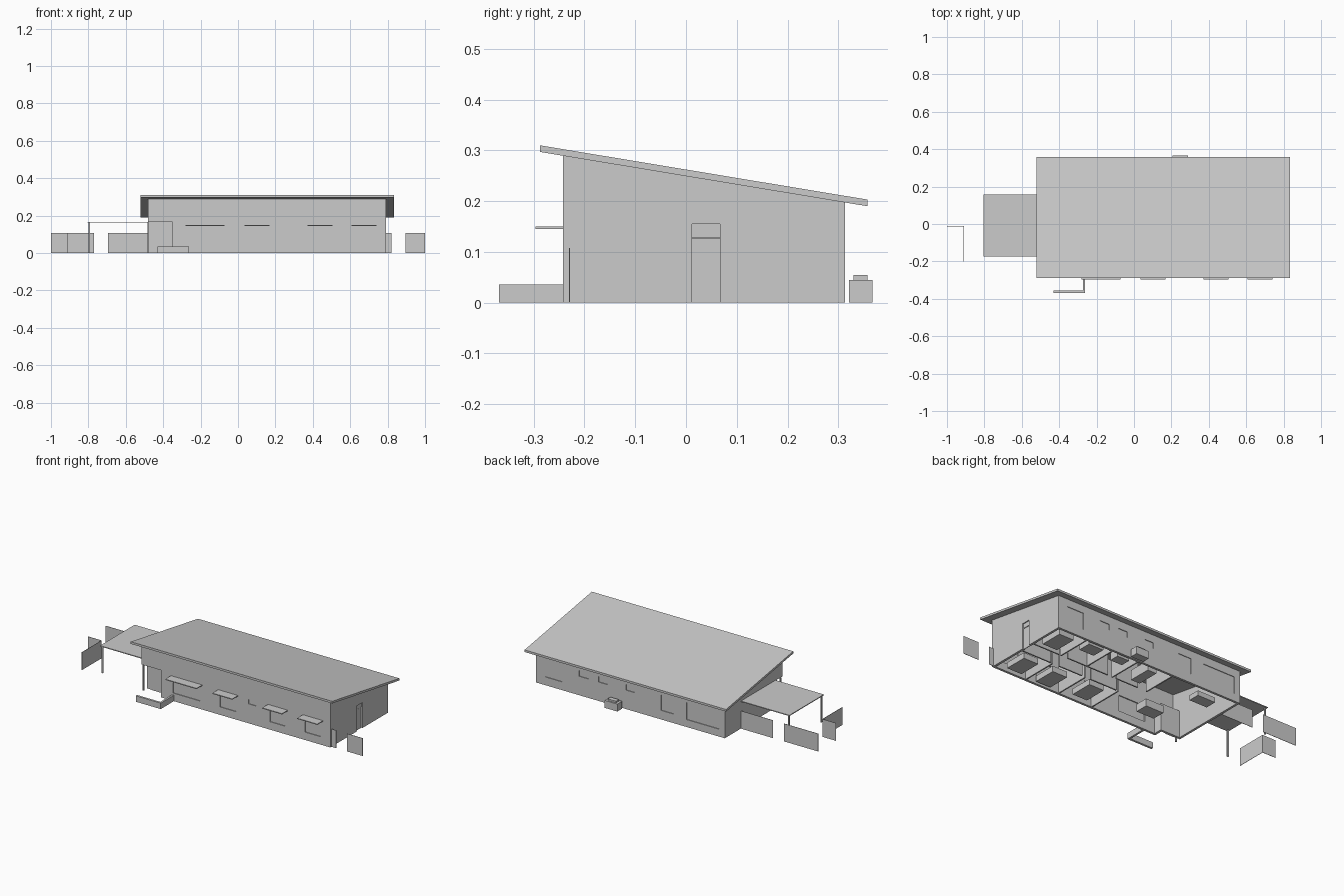
import bpy

T = 0.014                       # outer wall thickness
X0, X1, Y0, Y1 = -0.48, 0.79, -0.242, 0.313


def roof_z(y):
    """Height of the roof underside at depth y."""
    return 0.297 - (y + 0.288) * 0.107 / 0.646


def make(name, verts, faces):
    mesh = bpy.data.meshes.new(name)
    mesh.from_pydata(verts, [], faces)
    mesh.update()
    ob = bpy.data.objects.new(name, mesh)
    bpy.context.collection.objects.link(ob)
    return ob


def prism(name, profile, x0, x1):
    """Extrude a counter-clockwise (y, z) profile along x."""
    n = len(profile)
    verts = [(x, y, z) for x in (x0, x1) for y, z in profile]
    faces = [tuple(reversed(range(n))), tuple(range(n, 2 * n))]
    faces += [(i, (i + 1) % n, n + (i + 1) % n, n + i) for i in range(n)]
    return make(name, verts, faces)


def box(name, x0, x1, y0, y1, z0, z1):
    return prism(name, [(y0, z0), (y1, z0), (y1, z1), (y0, z1)], x0, x1)


def cut(target, cutter):
    mod = target.modifiers.new("opening", 'BOOLEAN')
    mod.operation = 'DIFFERENCE'
    mod.solver = 'EXACT'
    mod.object = cutter
    bpy.context.view_layer.objects.active = target
    bpy.ops.object.modifier_apply(modifier=mod.name)
    bpy.data.objects.remove(cutter)


# Sloping roof slab
prism("roof", [(-0.288, 0.297), (0.358, 0.19), (0.358, 0.203), (-0.288, 0.31)],
      -0.52, 0.835)

# Outer walls: hollow shell, open at the bottom
walls = prism("walls", [(Y0, 0), (Y1, 0), (Y1, roof_z(Y1)), (Y0, roof_z(Y0))], X0, X1)
cut(walls, box("hollow", X0 + T, X1 - T, Y0 + T, Y1 - T, -0.1, 0.5))

# Entry recess at the front left corner
RX, RY, RZ = -0.35, -0.19, 0.165
cut(walls, box("recess", X0 - 0.1, RX, Y0 - 0.1, RY, -0.1, RZ))
box("entry_ceiling", X0, RX, Y0, RY, RZ, RZ + 0.005)
box("entry_back_wall", X0, RX, RY, RY + T, 0, RZ)
box("entry_side_wall", RX, RX + T, Y0 + T, RY + T, 0, RZ)
box("entry_door", -0.44, -0.38, RY - 0.003, RY, 0, 0.14)
box("entry_post", -0.484, -0.476, -0.226, -0.218, 0, RZ)

# Windows: x range, z range
front = [(-0.267, -0.085, 0.048, 0.145), (0.05, 0.155, 0.048, 0.145),
         (0.385, 0.49, 0.048, 0.145), (0.62, 0.727, 0.048, 0.145),
         (0.24, 0.29, 0.118, 0.145)]
back = [(0.615, 0.727, 0.05, 0.152), (0.435, 0.5, 0.115, 0.15),
        (0.308, 0.37, 0.115, 0.15), (0.127, 0.185, 0.115, 0.15),
        (-0.137, -0.05, 0.055, 0.15), (-0.44, -0.222, 0.045, 0.15)]
for side, y, inward, wins in (("front", Y0, 1, front), ("back", Y1, -1, back)):
    for x0, x1, z0, z1 in wins:
        cut(walls, box("hole", x0, x1, y - 0.03, y + 0.03, z0, z1))
        ya, yb = sorted((y + inward * 0.004, y + inward * 0.008))
        box(side + "_window_pane", x0, x1, ya, yb, z0, z1)

# Awnings above the large front windows
for x0, x1, z0, z1 in front[:4]:
    box("awning", x0 - 0.014, x1 + 0.014, -0.297, Y0, 0.145, 0.15)

# Side door with transom on the right wall
cut(walls, box("door_hole", X1 - 0.03, X1 + 0.03, 0.012, 0.067, -0.1, 0.155))
box("side_door", X1 - 0.012, X1 - 0.008, 0.012, 0.067, 0, 0.126)
box("side_transom", X1 - 0.012, X1 - 0.006, 0.012, 0.067, 0.128, 0.155)

# Carport
box("carport_roof", -0.805, X0, -0.175, 0.157, 0.162, 0.167)
for y in (-0.165, 0.147):
    box("carport_post", -0.799, -0.791, y - 0.004, y + 0.004, 0, 0.162)

# Low L-shaped planter wall by the entry
box("planter_front", -0.43, -0.262, -0.368, -0.355, 0, 0.036)
box("planter_side", -0.274, -0.262, -0.355, Y0, 0, 0.036)

# Thin garden fences
H = 0.108
for x0, x1, y in ((-1, -0.77, 0.158), (-0.695, X0, 0.158), (-1, -0.91, -0.012),
                  (X1, 0.822, -0.23), (0.895, 1, -0.23)):
    box("fence", x0, x1, y - 0.001, y + 0.001, 0, H)
box("fence_return", -0.911, -0.909, -0.2, -0.012, 0, H)

# Outdoor unit behind the house
box("outdoor_unit", 0.205, 0.29, 0.321, 0.367, 0, 0.045)
box("outdoor_unit_cap", 0.22, 0.275, 0.33, 0.358, 0.045, 0.055)

# Inner partitions along a central corridor
P = 0.008
for x0, x1, y in ((0.12, 0.3, -0.01), (0.36, 0.52, -0.01), (0.58, X1 - T, -0.01),
                  (0.05, 0.2, 0.085), (0.26, 0.54, 0.085), (0.6, X1 - T, 0.085)):
    box("corridor_wall", x0, x1, y, y + P, 0, 0.17)
for x in (0.1, 0.33, 0.56):
    box("front_partition", x, x + P, Y0 + T, -0.01, 0, 0.17)
for x in (-0.02, 0.22, 0.4, 0.58):
    box("back_partition", x, x + P, 0.085, Y1 - T, 0, 0.17)

# Furniture: centre x, y, width, depth, height
for name, x, y, w, d, h in (
        ("bed", 0.67, -0.13, 0.1, 0.14, 0.035), ("bed", 0.46, -0.14, 0.1, 0.14, 0.035),
        ("bed", 0.22, -0.12, 0.1, 0.14, 0.035), ("bed", 0.69, 0.19, 0.1, 0.14, 0.035),
        ("cabinet", 0.5, 0.24, 0.1, 0.08, 0.06), ("cabinet", 0.31, 0.25, 0.08, 0.06, 0.06),
        ("counter", 0.1, 0.2, 0.06, 0.14, 0.06), ("table", -0.17, -0.07, 0.12, 0.08, 0.045),
        ("sofa", -0.31, 0.2, 0.12, 0.07, 0.03)):
    box(name, x - w / 2, x + w / 2, y - d / 2, y + d / 2, 0, h)
